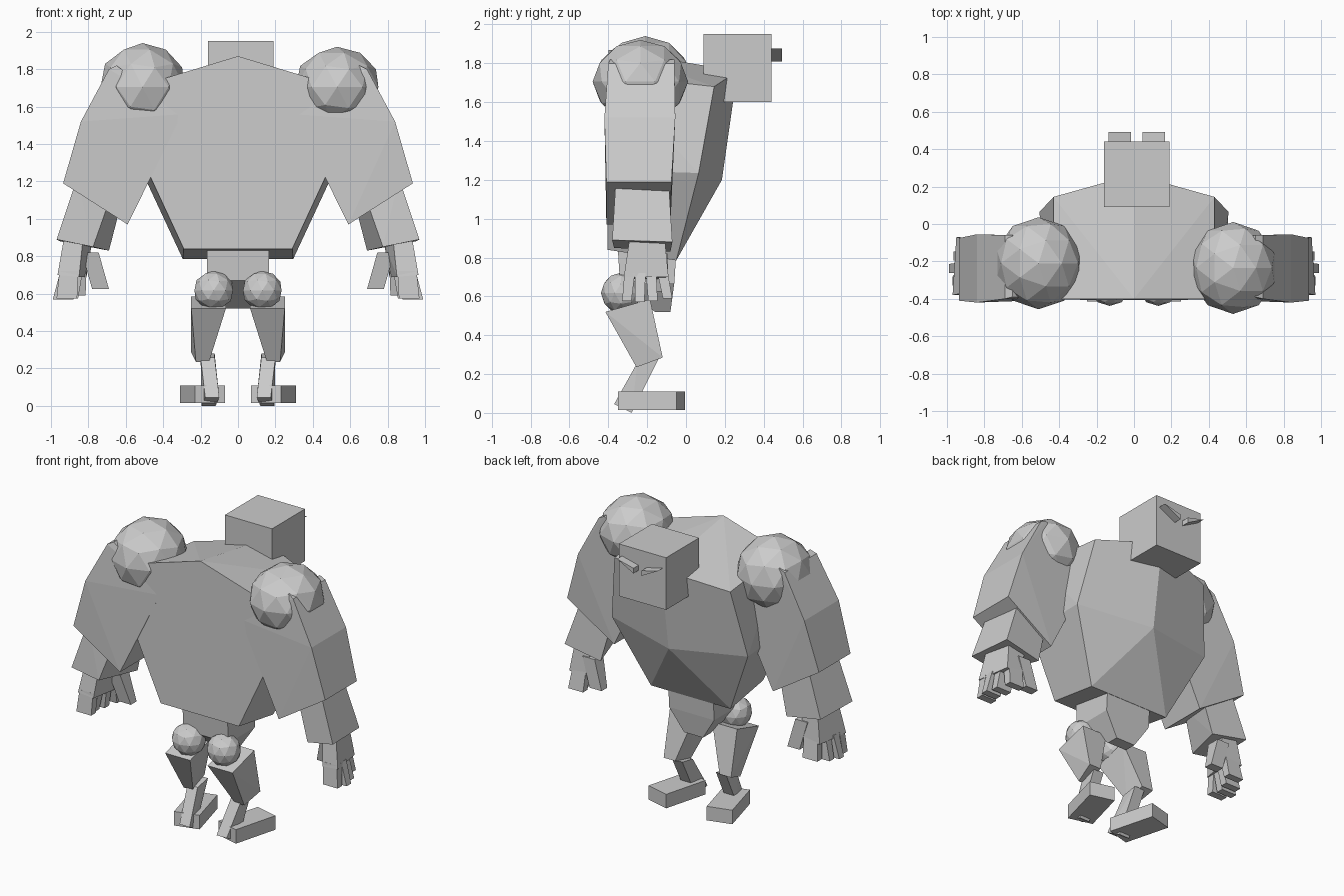
import bpy, bmesh, math
from mathutils import Vector

if "Cube" in bpy.data.objects:
    bpy.data.objects.remove(bpy.data.objects["Cube"])

grey = bpy.data.materials.new("stone_grey")
grey.diffuse_color = (0.6, 0.6, 0.6, 1)
grey.use_nodes = True
grey.node_tree.nodes["Principled BSDF"].inputs["Base Color"].default_value = grey.diffuse_color


def finish(name, bm):
    bmesh.ops.recalc_face_normals(bm, faces=bm.faces)
    me = bpy.data.meshes.new(name)
    bm.to_mesh(me)
    bm.free()
    me.materials.append(grey)
    ob = bpy.data.objects.new(name, me)
    bpy.context.collection.objects.link(ob)
    return ob


def hull(name, points, s=1):
    """Flat-sided convex solid; s=-1 mirrors it across x."""
    bm = bmesh.new()
    for x, y, z in points:
        bm.verts.new((x * s, y, z))
    res = bmesh.ops.convex_hull(bm, input=bm.verts)
    junk = [v for v in res["geom_interior"] if isinstance(v, bmesh.types.BMVert)]
    if junk:
        bmesh.ops.delete(bm, geom=junk, context='VERTS')
    bmesh.ops.dissolve_limit(bm, angle_limit=math.radians(2),
                             verts=bm.verts, edges=bm.edges)
    return finish(name, bm)


def rect(c, hx, hy):
    return [(c[0] + i * hx, c[1] + j * hy, c[2]) for i in (-1, 1) for j in (-1, 1)]


def bar(name, a, b, ha, hb, s=1):
    return hull(name, rect(a, *ha) + rect(b, *hb), s)


def ball(name, c, r):
    bm = bmesh.new()
    bmesh.ops.create_icosphere(bm, subdivisions=2, radius=1)
    for v in bm.verts:
        v.co = Vector(c) + Vector(v.co[i] * r[i] for i in range(3))
    return finish(name, bm)


# Torso: flat back, ridged chest, gabled top
torso = [(0, -.05, .785), (0, .185, 1.2), (0, .265, 1.76), (0, -.4, 1.87)]
for s in (-1, 1):
    torso += [(s * .295, -.05, .785), (s * .29, -.405, .84),
              (s * .505, .065, 1.235), (s * .48, -.4, 1.25),
              (s * .43, .145, 1.68), (s * .43, -.4, 1.74)]
hull("torso", torso)

# Pelvis
hull("pelvis", rect((0, -.2, .83), .167, .15) + rect((0, -.2, .67), .167, .14)
     + rect((0, -.12, .52), .07, .04))

# Head, with slanted wedge eyes
bar("head", (.015, .265, 1.6), (.015, .265, 1.95), (.175, .175), (.175, .175))
for s in (-1, 1):
    hull("eye", [(.015 + s * x, y, z) for y in (.43, .493)
                 for x, z in ((.03, 1.81), (.03, 1.845), (.152, 1.875))])

# Shoulder balls
ball("shoulder_left", (-.51, -.21, 1.705), (.236, .246, .235))
ball("shoulder_right", (.53, -.235, 1.705), (.232, .246, .215))

for s in (-1, 1):
    # Upper arm: broad slab flaring outwards
    hull("upper_arm", [(x, y, z) for x, z, y0, y1 in
                       ((.30, 1.56, -.40, -.07), (.65, 1.82, -.39, -.06),
                        (.69, 1.80, -.40, -.06), (.84, 1.52, -.42, -.055),
                        (.935, 1.19, -.41, -.075), (.59, .97, -.41, -.08))
                       for y in (y0, y1)], s)
    # Forearm
    hull("forearm", [(.97, -.38, .89), (.775, -.37, .85), (.69, -.08, .83), (.95, -.07, .88),
                     (.86, -.36, 1.22), (.68, -.34, 1.12), (.62, -.10, 1.10), (.84, -.09, 1.20)], s)
    # Hand: palm, four spread fingers and a thumb
    hull("palm", [(.93, -.29, .90), (.83, -.29, .88), (.78, -.11, .88), (.90, -.11, .90),
                  (.965, -.32, .70), (.85, -.32, .69), (.81, -.09, .69), (.93, -.09, .70)], s)
    for a, b in (((.905, -.29, .72), (.915, -.305, .575)), ((.90, -.235, .72), (.935, -.238, .57)),
                 ((.88, -.18, .72), (.91, -.17, .575)), ((.86, -.12, .72), (.87, -.095, .59))):
        bar("finger", a, b, (.05, .027), (.055, .024), s)
    bar("thumb", (.79, -.14, .82), (.735, -.12, .625), (.045, .045), (.045, .03), s)
    # Leg: hip ball, thigh, shin
    ball("hip", (s * .13, -.335, .617), (.108, .103, .105))
    hull("thigh", [(x, y, z) for y, z, x0, x1 in
                   ((-.415, .52, .065, .25), (-.185, .585, .065, .25),
                    (-.12, .285, .165, .25), (-.255, .235, .155, .225))
                   for x in (x0, x1)], s)
    hull("shin", [(x, y, z) for y, z, x0, x1 in
                  ((-.25, .26, .125, .20), (-.14, .28, .125, .20),
                   (-.28, .0, .12, .195), (-.37, .045, .10, .175))
                  for x in (x0, x1)], s)
    # Foot, toes turned out
    foot = bar("foot", (0, 0, -.047), (0, 0, .047), (.083, .157), (.083, .157))
    foot.location = (s * .19, -.178, .0625)
    foot.rotation_euler.z = -s * math.radians(15)
